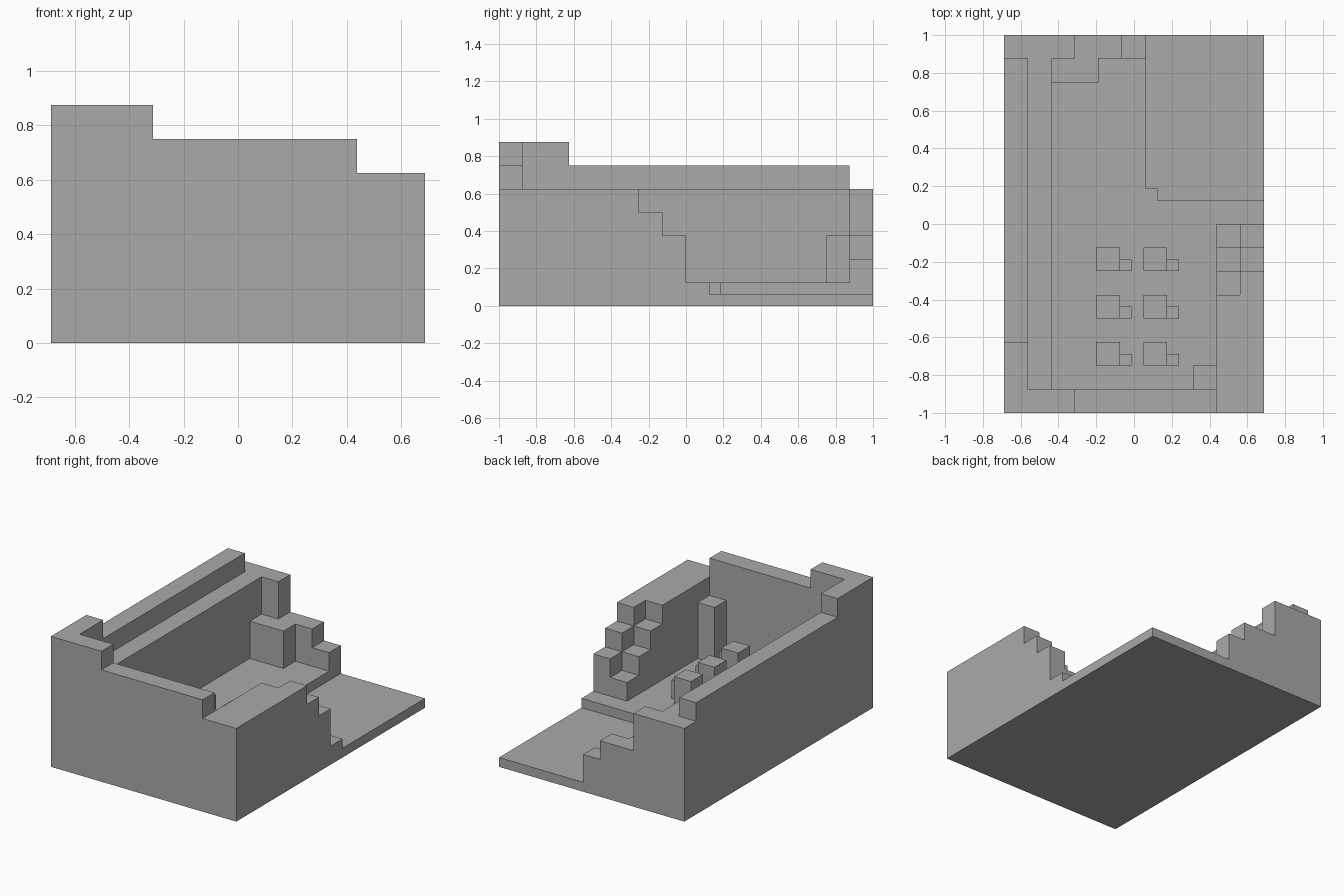
import bpy
import bmesh
from mathutils import Vector

cube = bpy.data.objects.get("Cube")
if cube:
    bpy.data.objects.remove(cube, do_unlink=True)

# single stone colour
stone = bpy.data.materials.new("stone_grey")
stone.use_nodes = True
GREY = (0.4, 0.4, 0.4, 1)
stone.diffuse_color = GREY
stone.node_tree.nodes["Principled BSDF"].inputs["Base Color"].default_value = GREY

U = 0.125            # one block
W = 5.5 * U          # half width
FLOOR = U


def prism(name, axis, profile, lo, hi):
    """Extrude a flat outline along an axis from lo to hi."""
    place = {"x": lambda a, b: (lo, a, b),
             "y": lambda a, b: (a, lo, b),
             "z": lambda a, b: (a, b, lo)}[axis]
    bm = bmesh.new()
    face = bm.faces.new([bm.verts.new(place(a, b)) for a, b in profile])
    out = bmesh.ops.extrude_face_region(bm, geom=[face])
    shift = Vector([hi - lo if axis == c else 0 for c in "xyz"])
    bmesh.ops.translate(bm, vec=shift,
                        verts=[v for v in out["geom"] if isinstance(v, bmesh.types.BMVert)])
    bmesh.ops.recalc_face_normals(bm, faces=bm.faces)
    mesh = bpy.data.meshes.new(name)
    bm.to_mesh(mesh)
    bm.free()
    mesh.materials.append(stone)
    obj = bpy.data.objects.new(name, mesh)
    bpy.context.collection.objects.link(obj)
    return obj


def box(name, x0, x1, y0, y1, z0, z1):
    return prism(name, "z", [(x0, y0), (x1, y0), (x1, y1), (x0, y1)], z0, z1)


def steps(name, x0, x1, top_end):
    """Wall strip whose back end comes down in block-sized steps."""
    outline = [(-7 * U, FLOOR), (0, FLOOR)]
    y, z = 0, 5 * U - (-top_end / U) * U
    while y > top_end + 0.01:
        outline += [(y, z), (y - U, z)]
        y, z = y - U, z + U
    outline += [(y, z), (-7 * U, z)]
    return prism(name, "x", outline, x0, x1)


# ground and raised floor
box("ground_slab", -W, W, -1, 1, 0, U / 2)
prism("raised_floor", "z",
      [(-W, -1), (W, -1), (W, U), (U, U), (U, 1.5 * U), (U / 2, 1.5 * U), (U / 2, 1), (-W, 1)],
      U / 2, FLOOR)

# front wall with stepped top
prism("front_wall", "y",
      [(-W, FLOOR), (W, FLOOR), (W, 5 * U), (W - 2 * U, 5 * U), (W - 2 * U, 6 * U),
       (-2.5 * U, 6 * U), (-2.5 * U, 7 * U), (-W, 7 * U)], -1, -7 * U)

# tall side wall: outer parapet and inner ledge
prism("right_parapet", "x",
      [(-7 * U, FLOOR), (1, FLOOR), (1, 5 * U), (7 * U, 5 * U), (7 * U, 6 * U),
       (-5 * U, 6 * U), (-5 * U, 7 * U), (-7 * U, 7 * U)], -W, -W + U)
box("right_ledge", -W + U, -W + 2 * U, -7 * U, 1, FLOOR, 5 * U)

# broken side wall, descending toward the back
steps("left_wall_outer", W - U, W, -2 * U)
steps("left_wall_inner", W - 2 * U, W - U, -3 * U)

# inner corner column
box("corner_column", 2.5 * U, 3.5 * U, -7 * U, -6 * U, FLOOR, 4 * U)

# ruined back corner
box("back_pillar", -3.5 * U, -2.5 * U, 7 * U, 1, FLOOR, 5 * U)
prism("back_rubble", "z",
      [(-3.5 * U, 6 * U), (-1.5 * U, 6 * U), (-1.5 * U, 7 * U), (-U / 2, 7 * U),
       (-U / 2, 1), (-2.5 * U, 1), (-2.5 * U, 7 * U), (-3.5 * U, 7 * U)], FLOOR, 3 * U)
box("back_low_block", -U / 2, U / 2, 7 * U, 1, FLOOR, 2 * U)

# two columns of three pedestals, each with a small side block
for x in (-0.2, 0.05):
    for row in range(3):
        y = -2 * U * (row + 1)
        box("pedestal", x, x + U, y, y + U, FLOOR, 2.5 * U)
        box("pedestal_side_block", x + U, x + 1.5 * U, y, y + U / 2, FLOOR, 2 * U)
